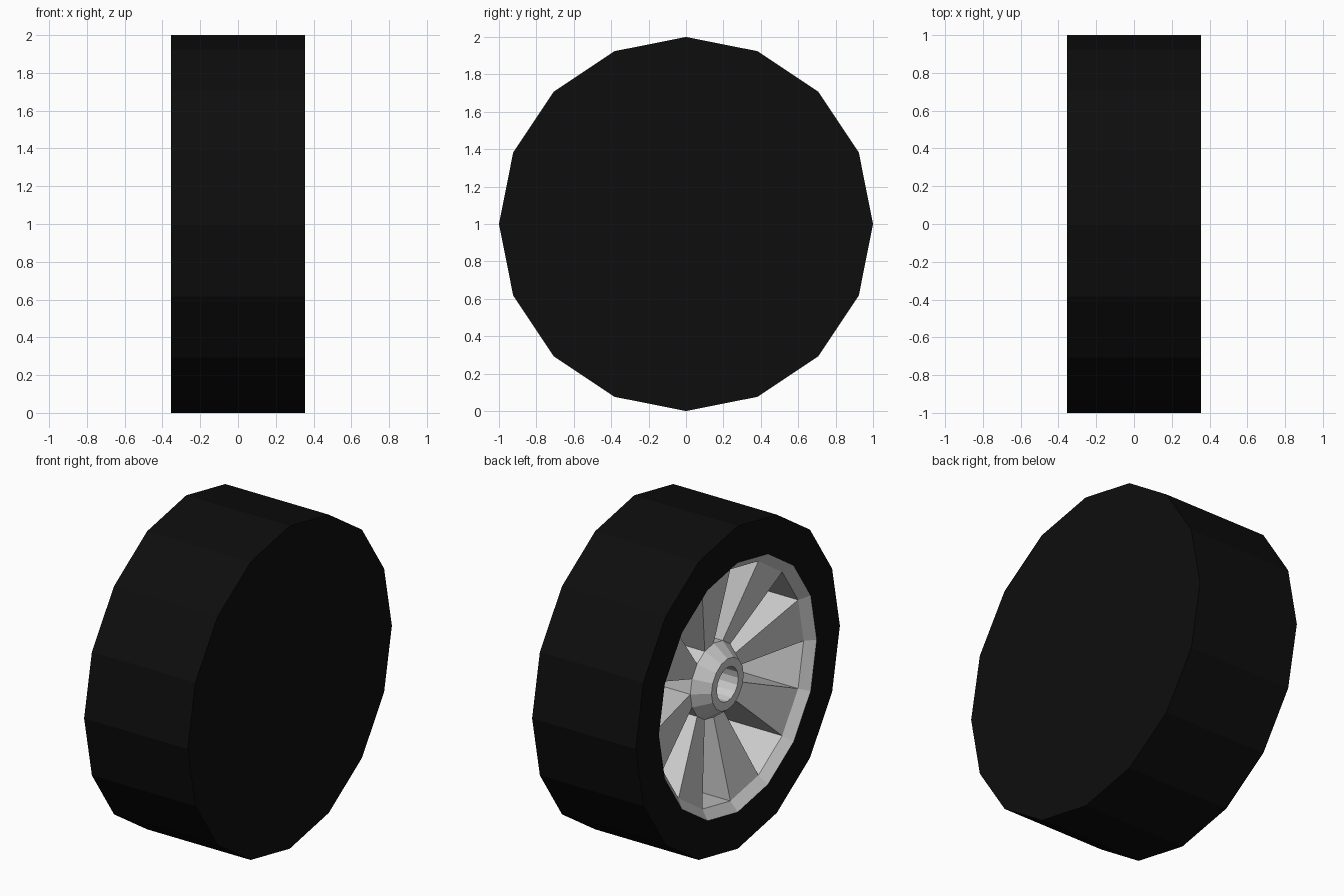
import bpy, bmesh
from math import cos, sin, pi

if "Cube" in bpy.data.objects:
    bpy.data.objects.remove(bpy.data.objects["Cube"])

SIDES = 16
CENTRE_Z = 1.0


def lathe(bm, profile):
    """Sweep (x, radius) points round the axle; returns rings and bands of faces."""
    rings = []
    for x, r in profile:
        rings.append([bm.verts.new((x, -r * cos(2 * pi * k / SIDES),
                                    CENTRE_Z + r * sin(2 * pi * k / SIDES)))
                      for k in range(SIDES)])
    bands = []
    for a, b in zip(rings, rings[1:]):
        bands.append([bm.faces.new((a[k], a[(k + 1) % SIDES],
                                    b[(k + 1) % SIDES], b[k]))
                      for k in range(SIDES)])
    return rings, bands


def finish(bm, name, material=None):
    mesh = bpy.data.meshes.new(name)
    bm.to_mesh(mesh)
    bm.free()
    obj = bpy.data.objects.new(name, mesh)
    bpy.context.collection.objects.link(obj)
    if material:
        mesh.materials.append(material)
    return obj


rubber = bpy.data.materials.new("black_rubber")
rubber.diffuse_color = (0.004, 0.004, 0.004, 1)
rubber.use_nodes = True
rubber.node_tree.nodes["Principled BSDF"].inputs["Base Color"].default_value = rubber.diffuse_color

# Tyre: closed flat on the right, open ring on the left
bm = bmesh.new()
rings, _ = lathe(bm, [(0.355, 1.0), (-0.355, 1.0), (-0.355, 0.773)])
bm.faces.new(rings[0][::-1])
finish(bm, "tyre", rubber)

# Rim: bevelled lip, dished spokes, conical hub with an axle hole
bm = bmesh.new()
rings, bands = lathe(bm, [(-0.355, 0.773), (-0.304, 0.718), (-0.19, 0.23),
                          (-0.285, 0.158), (-0.285, 0.105), (-0.12, 0.105)])
bm.faces.new(rings[-1])

# Deep pockets sunk between the eight spokes
pockets = bmesh.ops.extrude_discrete_faces(bm, faces=bands[1][1::2])["faces"]
for face in pockets:
    for v in face.verts:
        v.co.x = 0.25
finish(bm, "spoked_rim")
